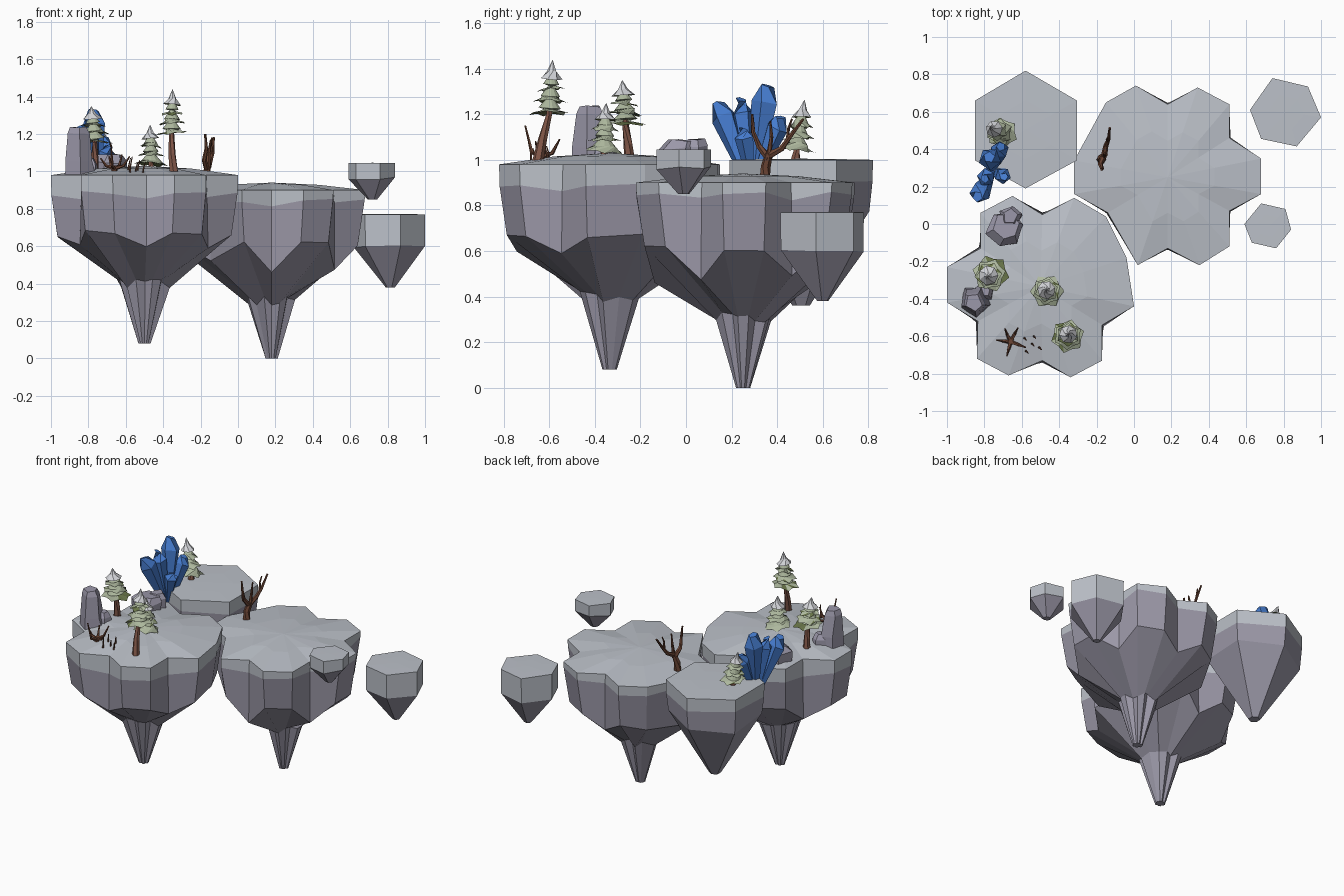
import bpy, bmesh, math, random
from mathutils import Vector

if "Cube" in bpy.data.objects:
    bpy.data.objects.remove(bpy.data.objects["Cube"])
random.seed(4)

# ---- flat colours
COLOURS = dict(snow_ground=(0.50, 0.53, 0.58), rock=(0.33, 0.315, 0.39), boulder_grey=(0.33, 0.315, 0.40),
               sage_needles=(0.42, 0.48, 0.34), dark_needles=(0.15, 0.19, 0.07), snow_tip=(0.66, 0.67, 0.70),
               bark=(0.22, 0.095, 0.065), dead_wood=(0.15, 0.06, 0.035), crystal_blue=(0.06, 0.20, 0.62))
MATS = {}
for key, c in COLOURS.items():
    MATS[key] = bpy.data.materials.new(key)
    MATS[key].diffuse_color = (*c, 1)


def loft(bm, rings, mats):
    """Skin a list of rings (one-point rings make fans, ends are capped).
    mats gives one material index per band, or a single index."""
    vs = [[bm.verts.new(p) for p in r] for r in rings]
    if isinstance(mats, int):
        mats = [mats] * (len(rings) - 1)
    faces = []
    for a, b, m in zip(vs, vs[1:], mats):
        n = max(len(a), len(b))
        for i in range(n):
            j = (i + 1) % n
            if len(a) == 1:
                f = bm.faces.new((a[0], b[i], b[j]))
            elif len(b) == 1:
                f = bm.faces.new((a[i], b[0], a[j]))
            else:
                f = bm.faces.new((a[i], b[i], b[j], a[j]))
            f.material_index = m
            faces.append(f)
    for r, m in ((vs[0], mats[0]), (vs[-1], mats[-1])):
        if len(r) > 2:
            f = bm.faces.new(r)
            f.material_index = m
            faces.append(f)
    bmesh.ops.recalc_face_normals(bm, faces=faces)


def finish(name, bm, *mats):
    me = bpy.data.meshes.new(name)
    bm.to_mesh(me)
    bm.free()
    for m in mats:
        me.materials.append(MATS[m])
    ob = bpy.data.objects.new(name, me)
    bpy.context.collection.objects.link(ob)
    return ob


def circle(c, d, r, n, turn=0.0):
    """Ring of n points round c, facing along d."""
    q = Vector(d).to_track_quat('Z', 'Y')
    return [Vector(c) + q @ Vector((r * math.cos(turn + i * math.tau / n), r * math.sin(turn + i * math.tau / n), 0))
            for i in range(n)]


def tube(bm, pts, r0, r1, n=6, mat=0):
    pts = [Vector(p) for p in pts]
    rings = []
    for i, p in enumerate(pts):
        d = pts[min(i + 1, len(pts) - 1)] - pts[max(i - 1, 0)]
        rings.append(circle(p, d, r0 + (r1 - r0) * i / (len(pts) - 1), n))
    loft(bm, rings, mat)


# ---- floating islands: snow cap, rock wall, tapering root
def island(name, outline, tip, top, dome, band, wall, neck, tip_scale):
    """wall = (z, scale); neck = (z, scale) or None; everything shrinks towards the tip axis."""
    c = Vector((tip[0], tip[1]))
    pts = [Vector(p) for p in outline]
    n = len(pts)
    area = sum(pts[i - 1].cross(pts[i]) for i in range(n))
    hollow = []
    for i in range(n):
        a, b, d = pts[i - 1], pts[i], pts[(i + 1) % n]
        hollow.append((b - a).cross(d - b) * area < 0)

    def ring(s, z, jit=0.0, dent=0.0):
        out = []
        for p, h in zip(pts, hollow):
            q = c + (p - c) * (s + (dent if h else 0))
            out.append((q.x, q.y, z - (dent if h else 0) + random.uniform(-jit, jit)))
        return out

    big = n > 8
    rings = [[(c.x, c.y, dome)], ring(0.5, dome - (dome - top) * 0.3), ring(1, top),
             ring(0.995, band, 0.015 if big else 0.01, 0.02 if big else 0)]
    if wall:
        rings.append(ring(wall[1], wall[0], 0.035 if big else 0.02, 0.10 if big else 0))
    if neck:
        rings.append(ring(neck[1], neck[0], 0.025))
    rings.append(ring(tip_scale, tip[2]))
    bm = bmesh.new()
    loft(bm, rings, [0, 0, 0] + [1] * (len(rings) - 4))
    finish(name, bm, 'snow_ground', 'rock')


island('front_left_island',
       [(-.82, .06), (-.65, .15), (-.49, .05), (-.32, .14), (-.15, .04), (-.04, -.18), (0, -.44), (-.17, -.54),
        (-.17, -.73), (-.34, -.82), (-.49, -.73), (-.67, -.81), (-.84, -.72), (-.835, -.52), (-1, -.42), (-1, -.23),
        (-.82, -.13)],
       (-.5, -.335, .08), .98, 1.03, .885, (.68, .93), (.40, .27), .065)
island('right_island',
       [(-.15, .65), (.01, .74), (.18, .64), (.34, .73), (.51, .64), (.51, .46), (.68, .35), (.68, .16), (.51, .07),
        (.51, -.12), (.35, -.22), (.18, -.13), (.02, -.22), (-.14, .06), (-.32, .16), (-.32, .34)],
       (.18, .25, 0), .90, .94, .845, (.59, .92), (.31, .25), .065)
island('back_left_island', [(-.85, .66), (-.58, .82), (-.305, .66), (-.305, .34), (-.58, .19), (-.85, .34)],
       (-.58, .505, .36), 1.0, 1.005, .91, (.77, .95), None, .12)
island('large_floating_rock', [(.74, .78), (.93, .735), (1, .57), (.87, .415), (.68, .455), (.62, .61)],
       (.815, .60, .38), .77, .772, .60, None, None, .13)
island('small_floating_rock', [(.68, .11), (.81, .08), (.84, -.03), (.76, -.13), (.63, -.10), (.59, 0)],
       (.72, -.01, .85), 1.045, 1.046, .965, None, None, .2)


# ---- snowy pines: bent trunk, drooping star-shaped skirts, snow tip
def pine(name, base, low, tip, r, layers=4):
    base, low, tip = Vector(base), Vector(low), Vector(tip)
    bm = bmesh.new()
    bend = base.lerp(low, 0.5) + (base - low).cross(Vector((0, 0, 1))) * 0.1 + Vector((0, 0, -0.01))
    tube(bm, [base - Vector((0, 0, .03)), bend, low, low.lerp(tip, .7)], .026, .008)
    finish(name + '_trunk', bm, 'bark')

    bm = bmesh.new()
    axis = tip - low
    n = 12
    for k in range(layers):
        t0 = k / (layers + .6)
        rad = r * (1 - .62 * k / layers)
        last = k == layers - 1
        c0 = low + axis * t0
        c1 = low + axis * (1.0 if last else min(1, t0 + 1.5 / layers))
        turn = random.uniform(0, 6)
        tilt = Vector((random.uniform(-.12, .12), random.uniform(-.12, .12), 1))
        if last:    # pointed snow tip
            loft(bm, [[c0 + axis * .07], circle(c0, tilt, rad, 7, turn), circle(c0.lerp(c1, .4), axis, rad * .42, 7, turn),
                      [c1]], [1, 2, 2])
            continue
        rim = circle(c0, tilt, rad, n, turn)
        for i, p in enumerate(rim):
            if i % 2:
                p += (c0 - p) * .2 + axis * .035
        shoulder = circle(c0.lerp(c1, .3), axis, rad * .55, n, turn)
        loft(bm, [[c0 + axis * .07], rim, shoulder, [c1]], [1, 0, 0])
    finish(name + '_needles', bm, 'sage_needles', 'dark_needles', 'snow_tip')


pine('tall_pine', (-.34, -.655, 1.0), (-.355, -.60, 1.20), (-.35, -.585, 1.44), .092)
pine('short_pine', (-.465, -.36, 1.0), (-.465, -.36, 1.035), (-.47, -.35, 1.25), .092)
pine('left_pine', (-.77, -.245, 1.0), (-.765, -.265, 1.155), (-.785, -.28, 1.35), .1)
pine('back_pine', (-.70, .48, 1.0), (-.705, .485, 1.04), (-.77, .52, 1.265), .085)


# ---- blue crystal cluster on the island edge
root = Vector((-.75, .29, .93))
bm = bmesh.new()
for (x, y, z), r in (((-.775, .36, 1.34), .062), ((-.84, .14, 1.26), .058), ((-.71, .42, 1.20), .05),
                     ((-.69, .25, 1.15), .045), ((-.80, .24, 1.28), .05)):
    tip = Vector((x, y, z))
    d = (tip - root).normalized()
    slant = d + Vector((random.uniform(-.5, .5), random.uniform(-.5, .5), 0))
    length = (tip - root).length
    start = root + Vector((x - root.x, y - root.y, 0)) * .2
    loft(bm, [circle(start - d * .04, d, r * .3, 5), circle(start + (tip - start) * .78, d, r, 5),
              circle(tip - d * .015, slant, r * .5, 5)], 0)
finish('blue_crystals', bm, 'crystal_blue')


# ---- boulders
def boulder(name, levels, n, turn):
    """levels: (x, y, z, radius)"""
    bm = bmesh.new()
    rings = []
    for x, y, z, r in levels:
        ring = circle((x, y, z), (0, 0, 1), r, n, turn)
        rings.append([p + Vector((random.uniform(-.1, .1) * r, random.uniform(-.1, .1) * r, random.uniform(-.1, .1) * r))
                      for p in ring])
    loft(bm, rings, 0)
    finish(name, bm, 'boulder_grey')


boulder('standing_stone', [(-.845, -.41, .95, .088), (-.85, -.415, 1.06, .08), (-.855, -.42, 1.2, .062),
                           (-.855, -.42, 1.235, .045)], 5, .4)
boulder('standing_stone_foot', [(-.80, -.36, .96, .06), (-.80, -.36, 1.04, .055), (-.80, -.36, 1.07, .03)], 5, 1)
boulder('round_boulder', [(-.69, -.03, .95, .095), (-.69, -.03, 1.05, .10), (-.68, -.01, 1.085, .07)], 6, .2)
boulder('boulder_top', [(-.66, .03, .95, .06), (-.66, .04, 1.06, .06), (-.66, .04, 1.09, .04)], 5, .8)

# ---- bare tree on the right island
bm = bmesh.new()
tube(bm, [(-.175, .345, .91), (-.175, .35, .97), (-.16, .365, 1.03)], .026, .017)
tube(bm, [(-.165, .36, 1.01), (-.18, .32, 1.06), (-.17, .295, 1.12), (-.175, .29, 1.20)], .017, .006)
tube(bm, [(-.16, .365, 1.02), (-.15, .42, 1.05), (-.135, .455, 1.10), (-.13, .515, 1.18)], .017, .006)
tube(bm, [(-.16, .36, 1.0), (-.155, .375, 1.1), (-.145, .37, 1.17)], .013, .005)
tube(bm, [(-.14, .445, 1.08), (-.145, .45, 1.14), (-.14, .465, 1.18)], .009, .004)
finish('bare_tree', bm, 'dead_wood')

# ---- dead bush and twigs on the front left island
bm = bmesh.new()
mid = Vector((-.66, -.63, .98))
tube(bm, [mid, mid + Vector((0, 0, .05))], .018, .014)
for x, y, h in ((-.735, -.62, .09), (-.68, -.705, .17), (-.58, -.66, .10), (-.62, -.555, .11), (-.69, -.56, .10)):
    end = Vector((x, y, .98 + h))
    knee = mid.lerp(end, .6)
    knee.z = 1.03
    tube(bm, [mid + Vector((0, 0, .035)), knee, end], .012, .004, 5)
finish('dead_bush', bm, 'dead_wood')
bm = bmesh.new()
for x, y, h in ((-.59, -.61, .07), (-.55, -.64, .05), (-.58, -.68, .08), (-.51, -.66, .05), (-.54, -.60, .06)):
    tube(bm, [(x, y, .97), (x + .005, y, .99 + h * .5), (x + .015, y - .012, 1.0 + h)], .007, .003, 4)
finish('twigs', bm, 'dead_wood')

for m in bpy.data.materials:
    if m.users and not m.is_grease_pencil:
        m.use_nodes = True
        m.node_tree.nodes["Principled BSDF"].inputs["Base Color"].default_value = m.diffuse_color
